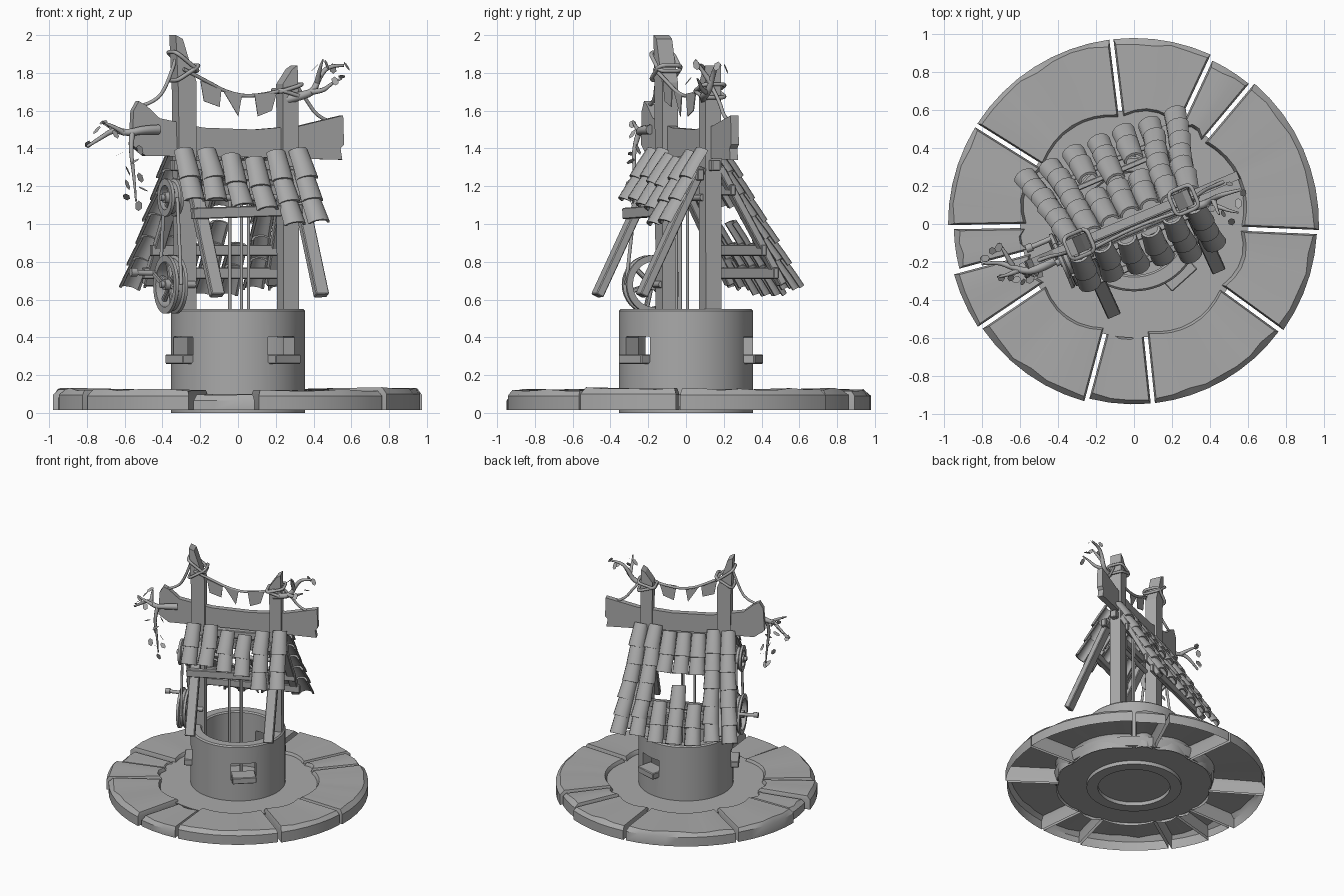
import bpy, bmesh, math, random
from math import sin, cos, radians, pi
from mathutils import Vector, Matrix

random.seed(4)
if "Cube" in bpy.data.objects:
    bpy.data.objects.remove(bpy.data.objects["Cube"])
GREY = (0.4, 0.4, 0.4, 1)
mat = bpy.data.materials.new("plain grey")
mat.use_nodes = True
mat.diffuse_color = GREY
mat.node_tree.nodes["Principled BSDF"].inputs["Base Color"].default_value = GREY
TURN = radians(23)  # the frame and roof stand at this angle on the base

def finish(name, bm, turn=TURN, smooth=True):
    bmesh.ops.recalc_face_normals(bm, faces=bm.faces)
    me = bpy.data.meshes.new(name)
    bm.to_mesh(me)
    bm.free()
    ob = bpy.data.objects.new(name, me)
    bpy.context.collection.objects.link(ob)
    me.materials.append(mat)
    ob.rotation_euler.z = turn
    if smooth:
        bpy.ops.object.select_all(action='DESELECT')
        ob.select_set(True)
        bpy.context.view_layer.objects.active = ob
        bpy.ops.object.shade_smooth_by_angle(angle=radians(35))
    return ob

def plate(name, pts, v0, v1):
    """Outline in the u-z plane, extruded from v0 to v1."""
    bm = bmesh.new()
    f = bm.faces.new([bm.verts.new((u, v0, z)) for u, z in pts])
    g = bmesh.ops.extrude_face_region(bm, geom=[f])
    bmesh.ops.translate(bm, verts=[e for e in g['geom'] if isinstance(e, bmesh.types.BMVert)], vec=(0, v1 - v0, 0))
    finish(name, bm, smooth=False)

def frame(p, q, side):
    """Matrix at p with y running to q and x along side."""
    y = (Vector(q) - Vector(p)).normalized()
    z = Vector(side).cross(y).normalized()
    return Matrix.Translation(p) @ Matrix((y.cross(z), y, z)).transposed().to_4x4()

def bar(name, p, q, w, h, side=(1, 0, 0), turn=TURN):
    bm = bmesh.new()
    n = (Vector(q) - Vector(p)).length
    m = frame(p, q, side) @ Matrix.Translation((0, n / 2, 0)) @ Matrix.Diagonal((w, n, h, 1))
    bmesh.ops.create_cube(bm, size=1, matrix=m)
    bmesh.ops.bevel(bm, geom=bm.edges[:], offset=0.005, segments=1, affect='EDGES')
    return finish(name, bm, turn, False)

def lathe(name, prof, m=Matrix(), steps=48, turn=TURN, closed=True):
    """Spin an (r, z) profile about z, then place it with m."""
    bm = bmesh.new()
    vs = [bm.verts.new((r, 0, z)) for r, z in prof]
    ends = vs[1:] + vs[:1] if closed else vs[1:]
    es = [bm.edges.new(e) for e in zip(vs, ends)]
    bmesh.ops.spin(bm, geom=vs + es, cent=(0, 0, 0), axis=(0, 0, 1), angle=2 * pi, steps=steps, use_duplicate=False)
    bmesh.ops.remove_doubles(bm, verts=bm.verts, dist=1e-4)
    bm.transform(m)
    return finish(name, bm, turn)

def cord(name, pts, r, taper=1.0, turn=TURN, cyclic=False):
    cu = bpy.data.curves.new(name, 'CURVE')
    cu.dimensions = '3D'
    cu.bevel_depth, cu.bevel_resolution, cu.resolution_u = r, 2, 4
    cu.use_fill_caps = True
    sp = cu.splines.new('NURBS')
    sp.points.add(len(pts) - 1)
    for i, p in enumerate(pts):
        sp.points[i].co = (*p, 1)
        sp.points[i].radius = 1 + (taper - 1) * i / (len(pts) - 1)
    sp.order_u = 3
    sp.use_endpoint_u, sp.use_cyclic_u = not cyclic, cyclic
    cu.materials.append(mat)
    ob = bpy.data.objects.new(name, cu)
    bpy.context.collection.objects.link(ob)
    ob.rotation_euler.z = turn

# Paving stones: hollow wedges with chipped, bevelled tops
gaps = [97, 65, 50, -2.5, -36, -84, -105, -146, -165, -179, -212, -263]
reach = [0.98, 0.955, 0.975, 0.965, 0.95, 0.95, 0.97, 0.985, 0.95, 0.98, 0.98]
tops = [0.12, 0.125, 0.125, 0.13, 0.12, 0.095, 0.12, 0.125, 0.11, 0.125, 0.12]
for i, (b, a, R, h) in enumerate(zip(gaps, gaps[1:], reach, tops)):
    bm = bmesh.new()
    n = max(3, int((b - a) / 6))
    vs = []
    for inset, z in ((0, 0.015), (0, h - 0.03), (0.018, h)):
        ring = []
        for k in range(2 * n + 2):
            outer = k <= n
            t = k / n if outer else (2 * n + 1 - k) / n
            r = R - inset if outer else 0.565 + inset + 0.03 * sin(pi * t)
            if outer and inset:
                r -= random.uniform(0, 0.02)
                z = h + random.uniform(-0.006, 0.008)
            edge = math.degrees((0.011 + inset * 0.5) / r)
            ang = radians(a + edge + t * (b - a - 2 * edge))
            ring.append(bm.verts.new((r * cos(ang), r * sin(ang), z if outer or not inset else h)))
        vs.append(ring)
    m = 2 * n + 2
    for lo, hi in zip(vs, vs[1:]):
        for k in range(m):
            bm.faces.new((lo[k], lo[(k + 1) % m], hi[(k + 1) % m], hi[k]))
    for k in range(n):
        bm.faces.new((vs[2][k], vs[2][k + 1], vs[2][m - 2 - k], vs[2][m - 1 - k]))
    finish(f"paving_stone_{i + 1}", bm, 0)

# Floor disc and well wall with three windows
lathe("floor_disc", [(0, .03), (.4, .03), (.58, .03), (.6, .1), (0, .1)], turn=0, closed=False)
well = lathe("well_wall", [(.355, 0), (.355, .54), (.345, .55), (.28, .55), (.27, .54), (.27, 0)], steps=64, turn=0)
for i, deg in enumerate((-48, 75, 212)):
    d = Vector((cos(radians(deg)), sin(radians(deg)), 0))
    side, mid, low = (-d.y, d.x, 0), Vector((0, 0, .335)), Vector((0, 0, .285))
    cut = bar("window_cutter", d * .2 + mid, d * .45 + mid, .19, .14, side, 0)
    cut.hide_render = True
    mod = well.modifiers.new("window", 'BOOLEAN')
    mod.object, mod.operation, mod.solver = cut, 'DIFFERENCE', 'EXACT'
    bpy.context.view_layer.objects.active = well
    bpy.ops.object.modifier_apply(modifier=mod.name)
    bpy.data.objects.remove(cut)
    bar(f"window_sill_{i + 1}", d * .27 + low, d * .4 + low, .18, .05, side, 0)

# Posts, sagging top beam and cross members
plate("left_post", [(-.34, .4), (-.25, .4), (-.25, 1.75), (-.285, 1.84), (-.33, 1.98), (-.37, 2), (-.355, 1.7)], -.03, .06)
plate("right_post", [(.25, .4), (.34, .4), (.335, 1.7), (.33, 1.84), (.3, 1.82), (.245, 1.74)], -.03, .06)
plate("top_beam", [(-.61, 1.42), (-.53, 1.36), (0, 1.355), (.6, 1.34), (.59, 1.4), (.61, 1.42), (.605, 1.575),
                   (.36, 1.52), (.1, 1.5), (-.2, 1.51), (-.45, 1.56), (-.53, 1.63), (-.57, 1.65), (-.6, 1.6)], 0, .045)
for name, n, v, z, w in (("ridge_beam", .375, .015, 1.31, .05), ("front_cross_beam", .37, -.07, 1.26, .04),
                         ("upper_back_batten", .36, .12, 1.18, .03), ("middle_back_batten", .38, .29, .86, .03),
                         ("lower_back_batten", .4, .35, .74, .03)):
    bar(name, (-n, v, z), (n, v, z), w, .06, (0, 1, 0))
bar("front_eave_beam", (-.35, -.2, 1.055), (.28, -.2, 1.075), .04, .06, (0, 1, 0))
for name, u in (("left", -.295), ("right", .305)):
    bar(f"{name}_front_strut", (u, -.045, 1.3), (u + .01, -.39, .62), .075, .045)
    bar(f"{name}_back_rafter", (u, .06, 1.3), (u * 1.18, .4, .68), .06, .04)

# Roof tiles: arched shells laid in fanned, overlapping columns
def tile(bm, p, q, side):
    m = frame(p, q, (side, 0, 0)) @ Matrix.Rotation(random.uniform(-.05, .05), 4, 'Z')
    grid = []
    for y, w, lift in ((-.03, .054, 0), (.07, .058, .012), (.15, .062, .018)):
        arc = [(-cos(a * pi / 6), sin(a * pi / 6)) for a in range(7)]
        grid.append([[bm.verts.new(m @ Vector((x * (w - o), y, s * (.045 - o) + lift))) for x, s in arc] for o in (0, .014)])
    for (o0, i0), (o1, i1) in zip(grid, grid[1:]):
        for lo, hi in ((o0, o1), (i0, i1)):
            for k in range(6):
                bm.faces.new((lo[k], lo[k + 1], hi[k + 1], hi[k]))
        for k in (0, 6):
            bm.faces.new((o0[k], o1[k], i1[k], i0[k]))
    for o, i in (grid[0], grid[2]):
        for k in range(6):
            bm.faces.new((o[k], o[k + 1], i[k + 1], i[k]))

def column(name, u0, rows, side, flare, start):
    def at(k):
        t = (k + start) / 6
        return Vector((u0 * (1 + flare * t ** 1.3), side * (.05 + .38 * t), 1.36 - .7 * t))
    bm = bmesh.new()
    for k in rows:
        tile(bm, at(k), at(k + 1), side)
    finish(name, bm)

for c in range(7):
    middle = 2 <= c <= 4
    hole = () if not middle else (2,) if c == 3 else (2, 3)
    column(f"back_tile_column_{c + 1}", (c - 3) * .112, [r for r in range(6) if r not in hole], 1, .27, .3 * middle)
for c, (n, s) in enumerate(((2, 0), (2, 0), (2, .25), (2, .4), (3, .1), (3, 0))):
    column(f"front_tile_column_{c + 1}", (c - 2.5) * .132, range(n), -1, .12, s)

# Pulley wheels, belt, crank and well ropes
for name, z, r, end in (("crank_wheel", .68, .155, -.26), ("top_pulley", 1.14, .1, .3)):
    m = Matrix.Translation((-.4, -.03, z)) @ Matrix.Rotation(pi / 2, 4, 'Y')
    lathe(name + "_rim", [(r, -.035), (r, -.018), (r - .015, -.01), (r - .015, .01), (r, .018), (r, .035),
                          (r - .035, .035), (r - .035, -.035)], m, 32)
    lathe(name + "_hub", [(0, -.04), (.03, -.04), (.03, .04), (0, .04)], m, 16, closed=False)
    for k in range(6):
        a = k * pi / 3 + .3
        bar(name + "_spoke", (-.4, -.03, z), (-.4, -.03 + (r - .02) * cos(a), z + (r - .02) * sin(a)), .025, .025)
    cord(name + "_axle", [(-.46, -.03, z), (-.3, -.03, z), (end, -.03, z)], .018)
for s in (-1, 1):
    cord("belt", [(-.4, -.03 + s * .145, .68), (-.4, -.03 + s * .118, .9), (-.4, -.03 + s * .09, 1.14)], .01)
bar("crank_arm", (-.445, -.03, .68), (-.445, .1, .74), .015, .03)
cord("crank_handle", [(-.43, .1, .74), (-.5, .1, .74), (-.56, .1, .745)], .014)
cord("crank_knob", [(-.54, .1, .745), (-.56, .1, .745), (-.575, .1, .745)], .022)
for u, v in ((-.06, -.03), (.02, 0), (.04, -.05)):
    cord("well_rope", [(u, v, .1), (u, v, .7), (u, v, 1.3)], .009)

# Rope line, lashings and pennants
cord("pennant_rope", [(-.33, -.04, 1.82), (-.2, -.03, 1.76), (-.06, -.02, 1.69), (.1, -.02, 1.67), (.29, -.035, 1.72)], .01)
cord("left_guy_rope", [(-.36, 0, 1.87), (-.41, 0, 1.72), (-.48, .02, 1.64), (-.57, .02, 1.62)], .01)
cord("right_guy_rope", [(.33, 0, 1.74), (.4, .02, 1.66), (.47, .02, 1.56), (.55, .02, 1.54)], .01)
for u, z, tilt in ((-.31, 1.86, -.05), (-.305, 1.8, .04), (.29, 1.72, .02), (.29, 1.69, -.02)):
    loop = ((-1, -1), (0, -1), (1, -1), (1, 0), (1, 1), (0, 1), (-1, 1), (-1, 0))
    cord("post_lashing", [(u + a * .065, .015 + b * .065, z + a * tilt) for a, b in loop], .011, cyclic=True)
plate("pennant_1", [(-.23, 1.76), (-.11, 1.71), (-.12, 1.62), (-.21, 1.65)], -.035, -.03)
plate("pennant_2", [(-.1, 1.71), (.01, 1.68), (-.01, 1.57)], -.03, -.025)
plate("pennant_3", [(.08, 1.69), (.21, 1.7), (.18, 1.6), (.1, 1.57)], -.035, -.03)

# Branches with leaves
def branch(name, paths, leaves):
    for i, p in enumerate(paths):
        cord(f"{name}_{i + 1}", p, .016 if i else .026, .3, 0)
    bm = bmesh.new()
    for p in leaves:
        m = Matrix.Translation(p) @ Matrix.Rotation(random.uniform(0, 6), 4, 'Z') @ Matrix.Rotation(random.uniform(.3, 1.3), 4, 'X')
        bm.faces.new([bm.verts.new(m @ Vector((.02 * sin(k * pi / 3), -.03 * (1 - cos(k * pi / 3)), 0))) for k in range(6)])
    finish(name + "_leaves", bm, 0, False)

branch("right_branch", [
    [(.26, .1, 1.66), (.34, .09, 1.68), (.4, .12, 1.7), (.43, .14, 1.78), (.48, .16, 1.84), (.56, .18, 1.84)],
    [(.42, .13, 1.75), (.43, .08, 1.82), (.45, .05, 1.87)],
    [(.38, .11, 1.7), (.45, .09, 1.7), (.5, .07, 1.75), (.55, .06, 1.77)],
], [(.56, .17, 1.86), (.46, .05, 1.87), (.43, .08, 1.85), (.55, .08, 1.79), (.51, .03, 1.78), (.5, .2, 1.85)])
branch("left_branch", [
    [(-.42, -.19, 1.5), (-.5, -.24, 1.5), (-.58, -.25, 1.48), (-.66, -.22, 1.5), (-.72, -.2, 1.46), (-.8, -.21, 1.41)],
    [(-.6, -.24, 1.48), (-.66, -.27, 1.52), (-.72, -.28, 1.54)],
    [(-.64, -.22, 1.49), (-.68, -.15, 1.52), (-.71, -.1, 1.53)],
    [(-.56, -.25, 1.48), (-.57, -.28, 1.4), (-.55, -.27, 1.25), (-.54, -.27, 1.12)],
], [(-.79, -.21, 1.44), (-.76, -.18, 1.46), (-.72, -.28, 1.55), (-.7, -.1, 1.55), (-.66, -.27, 1.5), (-.73, -.13, 1.52)]
    + [(-.56 + .035 * (-1) ** k, -.27 + random.uniform(-.03, .03), 1.42 - .037 * k) for k in range(9)])
